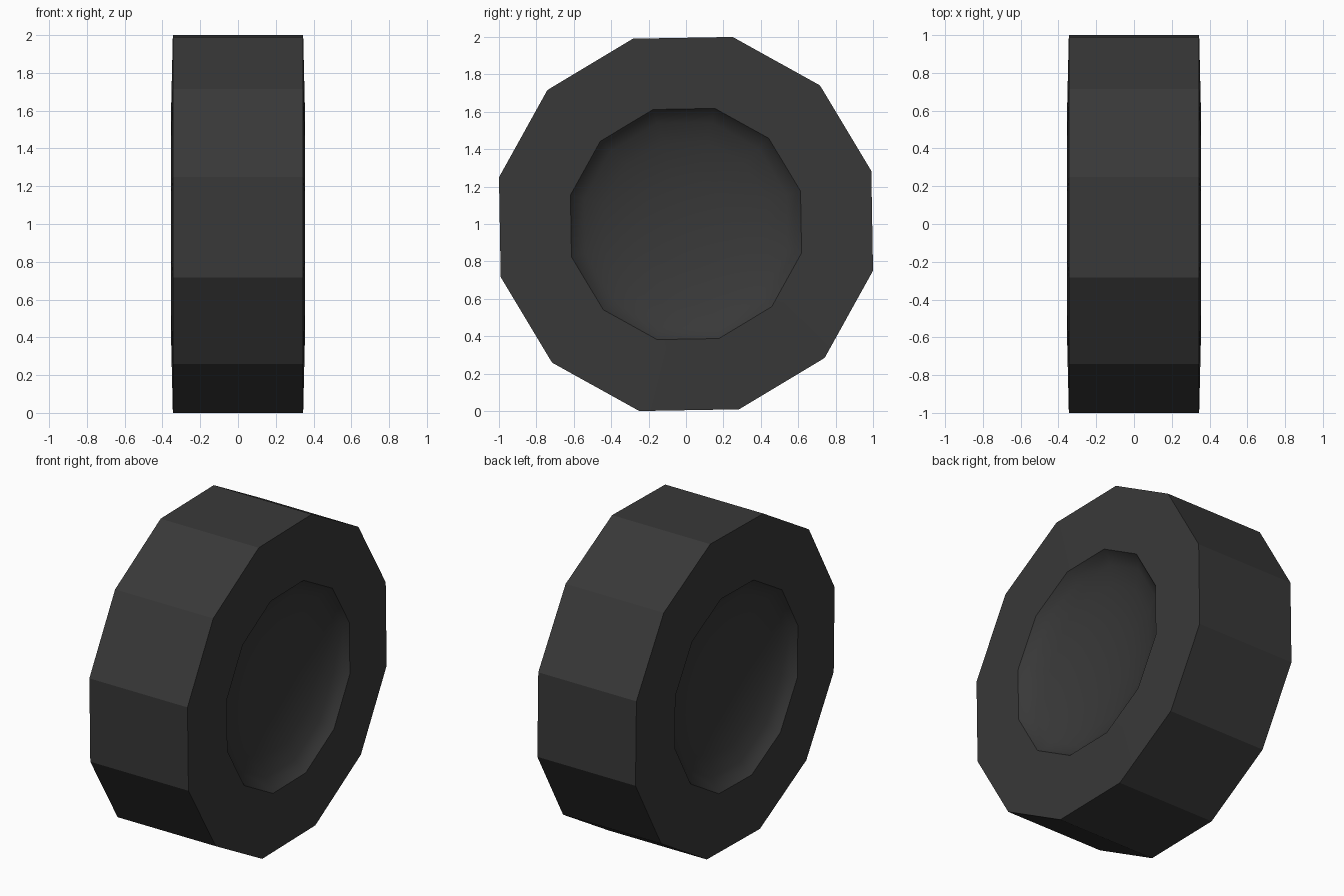
import bpy, bmesh, math

if "Cube" in bpy.data.objects:
    bpy.data.objects.remove(bpy.data.objects["Cube"])

SIDES = 12
OFFSET = math.radians(16)

# Dark rubber, the only colour
rubber = bpy.data.materials.new("dark_rubber")
rubber.diffuse_color = (0.04, 0.04, 0.04, 1)
rubber.use_nodes = True
rubber.node_tree.nodes["Principled BSDF"].inputs["Base Color"].default_value = rubber.diffuse_color

# Half profile (radius, x) from the hub centre to the tread edge
half = [(0, 0.20), (0.25, 0.213), (0.45, 0.25), (0.56, 0.29),
        (0.612, 0.322), (0.637, 0.354), (1.0306, 0.345)]
profile = half + [(r, -x) for r, x in reversed(half)]

bm = bmesh.new()


def ring(r, x):
    if r == 0:
        return [bm.verts.new((x, 0, 1))] * SIDES
    angles = [OFFSET + i * math.tau / SIDES for i in range(SIDES)]
    return [bm.verts.new((x, r * math.cos(a), 1 + r * math.sin(a))) for a in angles]


# Wheel body: revolve the profile around the x axis
rings = [ring(r, x) for r, x in profile]
for a, b in zip(rings, rings[1:]):
    for i in range(SIDES):
        j = (i + 1) % SIDES
        corners = list(dict.fromkeys((a[i], a[j], b[j], b[i])))
        bm.faces.new(corners)
bmesh.ops.recalc_face_normals(bm, faces=bm.faces)

mesh = bpy.data.meshes.new("wheel")
bm.to_mesh(mesh)
bm.free()
mesh.materials.append(rubber)
wheel = bpy.data.objects.new("wheel", mesh)
bpy.context.collection.objects.link(wheel)

# Smooth dished hub, crisp tread facets
bpy.context.view_layer.objects.active = wheel
wheel.select_set(True)
bpy.ops.object.shade_smooth_by_angle(angle=math.radians(25))
